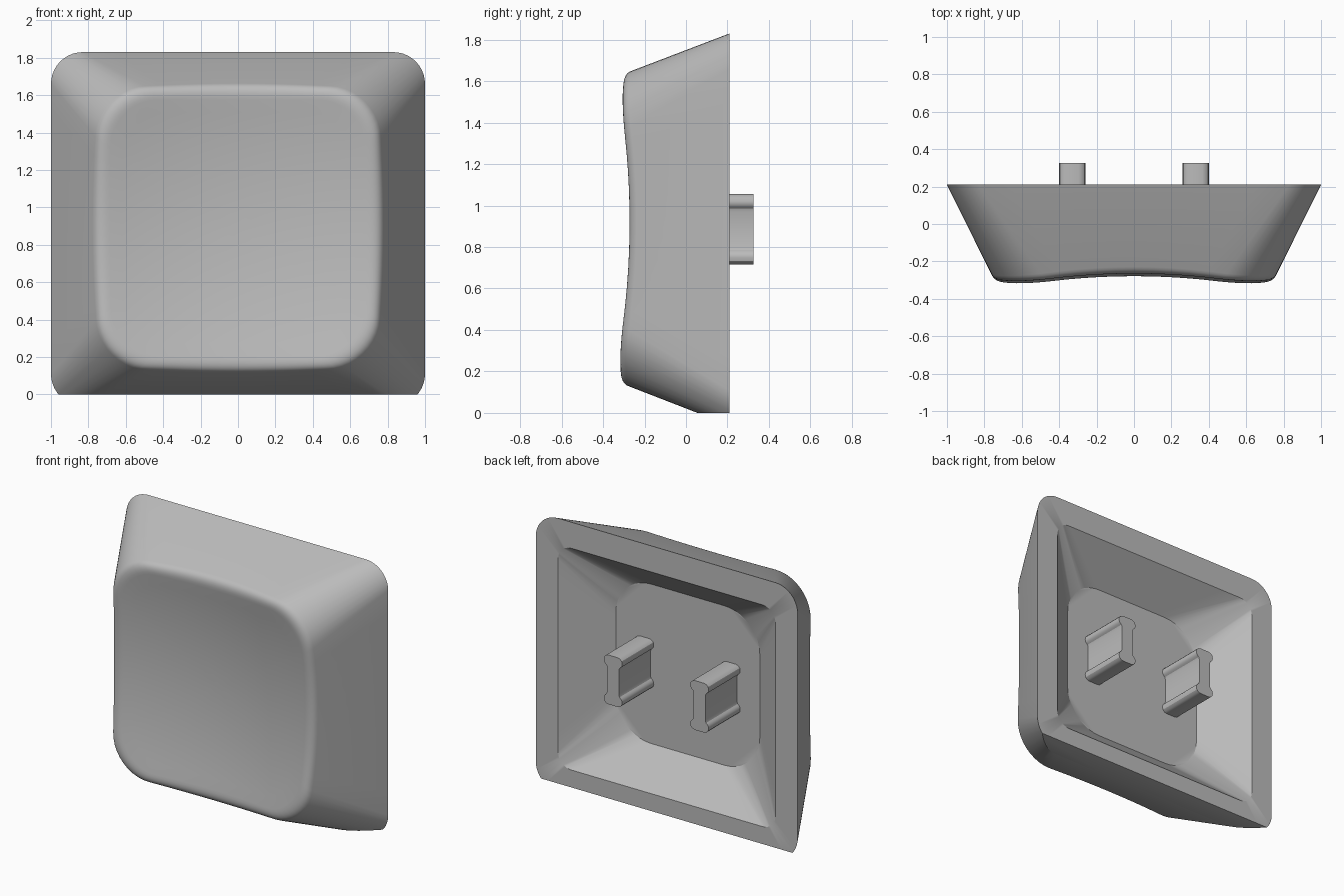
import bpy
import bmesh
import math
from mathutils import Vector

cube = bpy.data.objects.get("Cube")
if cube:
    bpy.data.objects.remove(cube, do_unlink=True)

MID_Z = 0.885
BACK = 0.21
FLOOR = -0.02

grey = bpy.data.materials.new("light_grey")
grey.use_nodes = True
COLOUR = (0.5, 0.5, 0.5, 1)
grey.diffuse_color = COLOUR
grey.node_tree.nodes["Principled BSDF"].inputs["Base Color"].default_value = COLOUR


def rounded_rect(y, half_w, low, high, radius, arc=10, side=10):
    """Closed ring in the xz plane with evenly split sides and corners."""
    corners = [(half_w - radius, high - radius), (radius - half_w, high - radius),
               (radius - half_w, low + radius), (half_w - radius, low + radius)]
    arcs = []
    for i, (cx, cz) in enumerate(corners):
        angles = [math.pi / 2 * (i + j / arc) for j in range(arc + 1)]
        arcs.append([Vector((cx + radius * math.cos(a), y, cz + radius * math.sin(a)))
                     for a in angles])
    ring = []
    for i, pts in enumerate(arcs):
        nxt = arcs[(i + 1) % 4][0]
        ring += pts + [pts[-1].lerp(nxt, j / side) for j in range(1, side)]
    return ring


def dish(p):
    """Depth of the scooped front at a point."""
    dz = p.z - MID_Z
    return -0.203 - 0.14 * (p.x ** 2 + dz ** 2) + 0.011 * dz


def on_dish(p):
    return Vector((p.x, dish(p), p.z))


def finish(bm, name):
    bmesh.ops.recalc_face_normals(bm, faces=bm.faces)
    mesh = bpy.data.meshes.new(name)
    bm.to_mesh(mesh)
    bm.free()
    mesh.materials.append(grey)
    ob = bpy.data.objects.new(name, mesh)
    bpy.context.collection.objects.link(ob)
    bpy.ops.object.select_all(action="DESELECT")
    ob.select_set(True)
    bpy.context.view_layer.objects.active = ob
    bpy.ops.object.shade_smooth_by_angle(angle=math.radians(30))
    return ob


def loft(bm, rings):
    loops = [[bm.verts.new(p) for p in ring] for ring in rings]
    for a, b in zip(loops, loops[1:]):
        for i in range(len(a)):
            j = (i + 1) % len(a)
            bm.faces.new((a[i], a[j], b[j], b[i]))
    return loops


# Cap shell: recess, back rim, sloping walls, rounded edge, scooped front
rim = rounded_rect(BACK, 1.0, -0.06, 1.83, 0.17)
front = rounded_rect(-0.28, 0.757, 0.13, 1.643, 0.27)
centre = Vector((0, 0, MID_Z))
edge = []
for p, q in zip(rim, front):
    c = q
    for _ in range(4):
        c = p.lerp(q, (BACK - dish(c)) / (BACK - q.y))
    wall = c + (p - c).normalized() * 0.05
    inward = centre - c
    inward.y = 0
    face = on_dish(c + inward.normalized() * 0.07)
    edge.append([wall.lerp(c, t).lerp(c.lerp(face, t), t)
                 for t in (i / 7 for i in range(8))])
rings = [rounded_rect(FLOOR, 0.55, 0.335, 1.435, 0.27),
         rounded_rect(BACK, 0.83, 0.12, 1.65, 0.1), rim]
rings += [list(r) for r in zip(*edge)]
last = rings[-1]
for k in range(9, 0, -1):
    rings.append([on_dish(centre.lerp(p, k / 10)) for p in last])

shell = bmesh.new()
loops = loft(shell, rings)
shell.faces.new(loops[0])
pole = shell.verts.new(on_dish(centre))
for i, v in enumerate(loops[-1]):
    shell.faces.new((v, loops[-1][(i + 1) % len(loops[-1])], pole))

# Flat cut along the bottom
cut = bmesh.ops.bisect_plane(shell, geom=shell.verts[:] + shell.edges[:] + shell.faces[:],
                             plane_co=(0, 0, 0), plane_no=(0, 0, 1), clear_inner=True)
bmesh.ops.holes_fill(shell, edges=[e for e in shell.edges if e.is_boundary], sides=0)
finish(shell, "cap_shell")

# Two mounting prongs with a waisted section
quarter = [(0.035, 0.17), (0.053, 0.165), (0.066, 0.152), (0.07, 0.135),
           (0.068, 0.12), (0.06, 0.108), (0.05, 0.1), (0.045, 0.085)]
half = quarter + [(x, -z) for x, z in reversed(quarter)]
outline = half + [(-x, z) for x, z in reversed(half)]
for name, x0 in (("left_prong", 0.33), ("right_prong", -0.33)):
    prong = bmesh.new()
    ends = loft(prong, [[Vector((x0 + x, y, MID_Z + z)) for x, z in outline]
                        for y in (FLOOR - 0.01, 0.325)])
    for loop in ends:
        prong.faces.new(loop)
    finish(prong, name)
